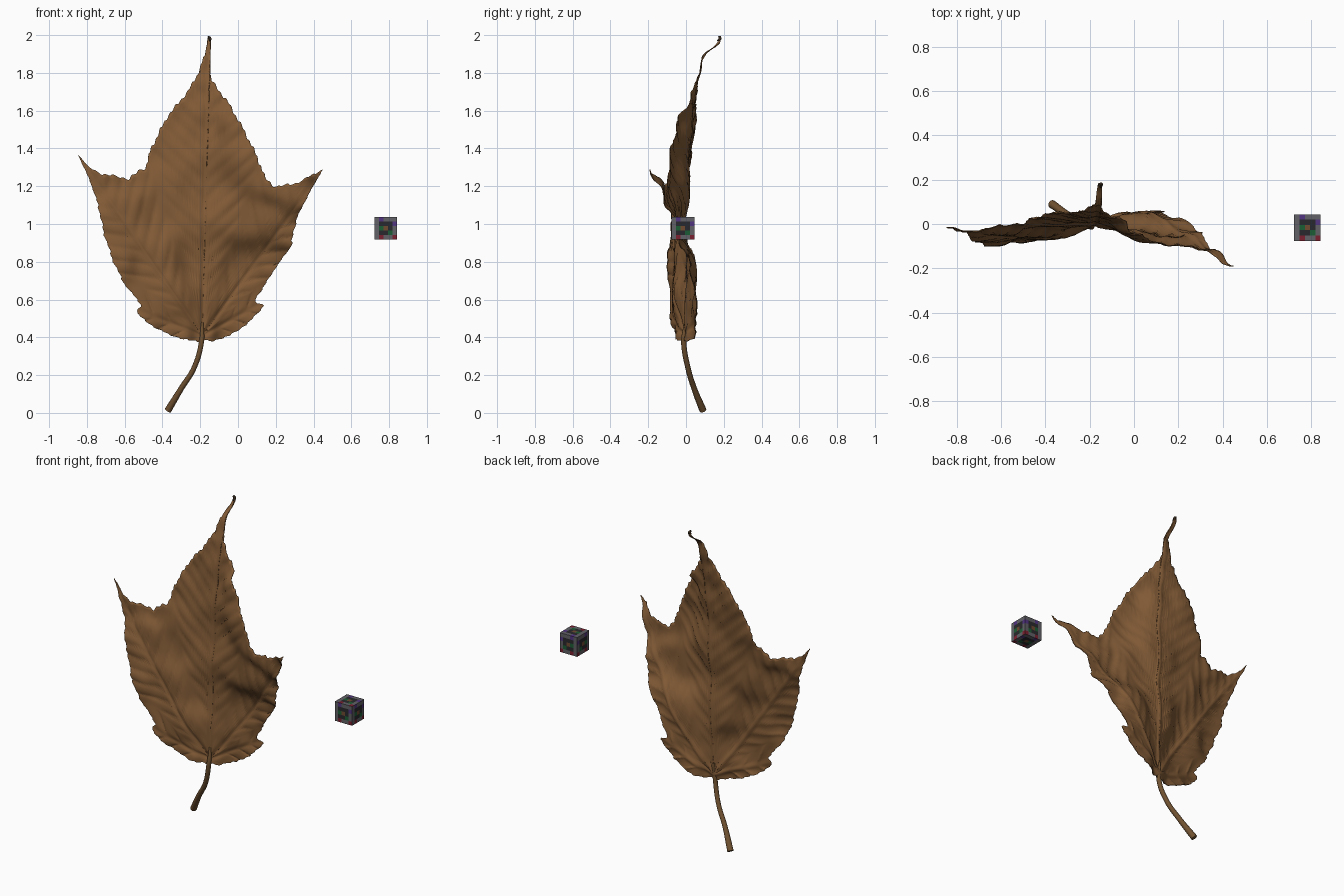
import bpy, bmesh, math
from mathutils import Vector

default = bpy.data.objects.get("Cube")
if default:
    bpy.data.objects.remove(default, do_unlink=True)


def material(name, rgb):
    mat = bpy.data.materials.new(name)
    mat.use_nodes = True
    colour = (*rgb, 1.0)
    mat.diffuse_color = colour
    mat.node_tree.nodes["Principled BSDF"].inputs["Base Color"].default_value = colour
    return mat


def mesh_object(name, bm, materials):
    mesh = bpy.data.meshes.new(name)
    bm.to_mesh(mesh)
    bm.free()
    for mat in materials:
        mesh.materials.append(mat)
    obj = bpy.data.objects.new(name, mesh)
    bpy.context.collection.objects.link(obj)
    return obj


def smooth(obj):
    bpy.ops.object.select_all(action='DESELECT')
    obj.select_set(True)
    bpy.context.view_layer.objects.active = obj
    bpy.ops.object.shade_smooth_by_angle(angle=math.radians(75))


leaf_brown = material("dry leaf brown", (.222, .104, .037))
stem_brown = material("stem brown", (.165, .085, .031))
tip_dark = material("withered dark brown", (.035, .022, .013))

# Leaf margin in (x, z), from the stalk up the right side, over the tip and down the left
BASE = Vector((-.19, .41))
MARGIN = [
    (-.19, .38), (-.3, .39), (-.44, .45), (-.54, .53), (-.51, .57), (-.6, .68),
    (-.66, .8), (-.71, .95), (-.74, 1.1), (-.78, 1.22), (-.848, 1.37), (-.79, 1.3),
    (-.72, 1.265), (-.58, 1.24), (-.49, 1.3), (-.46, 1.4), (-.38, 1.56), (-.26, 1.71),
    (-.21, 1.8), (-.175, 1.9), (-.155, 2), (-.145, 1.98), (-.148, 1.8), (-.14, 1.76),
    (-.05, 1.64), (.03, 1.5), (.1, 1.36), (.14, 1.25), (.2, 1.195), (.32, 1.22),
    (.45, 1.29), (.38, 1.17), (.31, 1.03), (.28, .88), (.2, .77), (.15, .69),
    (.09, .6), (.135, .565), (.06, .48), (-.04, .41), (-.14, .38)]

# Depth of the twisted blade: (x, z, y) along the midrib and on each half
MIDRIB = [(-.19, .41, -.01), (-.19, .8, .005), (-.19, 1.2, .015), (-.18, 1.55, .03),
          (-.18, 1.72, .055), (-.17, 1.85, .08), (-.155, 2, .185)]
RIGHT_HALF = [(-.3, .4, -.055), (-.54, .53, -.085), (-.4, .62, -.07), (-.45, .8, -.06),
              (-.66, .78, -.1), (-.7, 1, -.08), (-.4, 1.1, -.01), (-.6, 1.1, -.05),
              (-.845, 1.365, -.015), (-.75, 1.25, -.035), (-.57, 1.24, -.005),
              (-.46, 1.4, .025), (-.35, 1.58, .05)]
LEFT_HALF = [(-.05, .41, .05), (.13, .57, .055), (.04, .75, .05), (.2, .78, .02),
             (.3, .95, -.04), (0, 1.05, -.03), (.15, 1.05, -.06), (.2, 1.2, -.1),
             (.34, 1.17, -.12), (.445, 1.285, -.19), (.1, 1.36, -.085), (0, 1.53, -.05),
             (-.08, 1.67, .025)]
CONTROLS = MIDRIB + RIGHT_HALF + LEFT_HALF

# Main veins fan out from the stalk to the lobes
VEIN_ENDS = [Vector(p) for p in
             ((-.165, 1.95), (-.82, 1.33), (.42, 1.25), (-.52, .54), (.12, .58))]


def blade_depth(p):
    total = weight_sum = 0
    for x, z, y in CONTROLS:
        w = ((p.x - x) ** 2 + (p.y - z) ** 2 + .003) ** -2
        total += w * y
        weight_sum += w
    return total / weight_sum


def vein_relief(p):
    hits = []
    for end in VEIN_ENDS:
        axis = end - BASE
        length = axis.length
        axis.normalize()
        along = (p - BASE).dot(axis)
        clamped = min(max(along, 0), length)
        hits.append(((p - BASE - axis * clamped).length, along, clamped / length))
    hits.sort()
    across, along, part = hits[0]
    # Raised main rib, then side veins slanting off it with puckers between
    relief = .009 * math.exp(-(across / .014) ** 2) * (1 - .7 * part)
    fade = min(1, (hits[1][0] - across) / .07) * min(1, across / .03)
    phase = (along - .9 * across) / .09
    gap = abs(phase - round(phase)) * .09
    relief += fade * (.005 * math.exp(-(gap / .008) ** 2) + .0015 * math.cos(math.tau * phase))
    return relief + .0015 * math.sin(31 * p.x + 9 * p.y) * math.sin(37 * p.y - 11 * p.x)


def resample(points, count):
    pts = [Vector(p) for p in points]
    pts.append(pts[0])
    lengths = [(b - a).length for a, b in zip(pts, pts[1:])]
    step = sum(lengths) / count
    result, travelled, seg = [], 0, 0
    for i in range(count):
        while i * step > travelled + lengths[seg]:
            travelled += lengths[seg]
            seg += 1
        result.append(pts[seg].lerp(pts[seg + 1], (i * step - travelled) / lengths[seg]))
    return result


# Blade: rings spreading from the stalk to a toothed margin
RAYS, RINGS = 480, 44
bm = bmesh.new()
edge = resample(MARGIN, RAYS)
for i, p in enumerate(edge):
    tooth = .006 * math.sin(i * 1.3) + .005 * math.sin(i * .47)
    edge[i] = p + (p - BASE).normalized() * tooth


def blade_vert(p):
    return bm.verts.new((p.x, blade_depth(p) + vein_relief(p), min(p.y, 1.998)))


centre = blade_vert(BASE)
rings = [[blade_vert(BASE.lerp(p, (j / RINGS) ** .9)) for p in edge]
         for j in range(1, RINGS + 1)]
for i in range(RAYS):
    k = (i + 1) % RAYS
    bm.faces.new((centre, rings[0][k], rings[0][i]))
    for inner, outer in zip(rings, rings[1:]):
        bm.faces.new((inner[i], inner[k], outer[k], outer[i]))
bmesh.ops.recalc_face_normals(bm, faces=bm.faces)
blade = mesh_object("leaf_blade", bm, [leaf_brown])
smooth(blade)
thick = blade.modifiers.new("thickness", 'SOLIDIFY')
thick.thickness = .004
thick.offset = 0


# Stalk and tip: curved tubes with a radius at each point
def tube(name, points, mat):
    curve = bpy.data.curves.new(name, 'CURVE')
    curve.dimensions = '3D'
    curve.bevel_depth = 1
    curve.bevel_resolution = 3
    curve.use_fill_caps = True
    spline = curve.splines.new('BEZIER')
    spline.bezier_points.add(len(points) - 1)
    for bp, (x, y, z, radius) in zip(spline.bezier_points, points):
        bp.co = (x, y, z)
        bp.radius = radius
        bp.handle_left_type = bp.handle_right_type = 'AUTO'
    curve.materials.append(mat)
    obj = bpy.data.objects.new(name, curve)
    bpy.context.collection.objects.link(obj)
    bpy.ops.object.select_all(action='DESELECT')
    obj.select_set(True)
    bpy.context.view_layer.objects.active = obj
    bpy.ops.object.convert(target='MESH')
    smooth(bpy.context.view_layer.objects.active)


tube("leaf_stalk", [(-.19, -.002, .48, .007), (-.193, -.012, .38, .014),
                    (-.232, .01, .24, .014), (-.3, .043, .13, .015),
                    (-.371, .09, .013, .019)], stem_brown)
tube("tip_curl", [(-.15, .165, 1.97, .004), (-.148, .18, 1.98, .008),
                  (-.157, .176, 1.993, .006)], tip_dark)

# Small marker cube with coloured squares on every side
SWATCHES = {
    "g": material("slate grey", (.12, .12, .135)),
    "d": material("charcoal", (.022, .022, .026)),
    "r": material("dark red", (.2, .015, .03)),
    "e": material("dark green", (.012, .11, .035)),
    "p": material("dark purple", (.085, .035, .22)),
    "b": material("rust brown", (.16, .07, .03)),
}
PATTERN = ("grggr", "gddeg", "gebdg", "gdddp", "gpggg")
bm = bmesh.new()
SIZE = .12
bmesh.ops.create_cube(bm, size=SIZE)
bmesh.ops.subdivide_edges(bm, edges=bm.edges[:], cuts=len(PATTERN) - 1, use_grid_fill=True)
for face in bm.faces:
    axis = max(range(3), key=lambda a: abs(face.normal[a]))
    middle = face.calc_center_median()
    col, row = [int((middle[a] / SIZE + .5) * len(PATTERN))
                for a in range(3) if a != axis]
    face.material_index = list(SWATCHES).index(PATTERN[row][col])
marker = mesh_object("marker_cube", bm, SWATCHES.values())
marker.location = (.783, -.016, .978)
